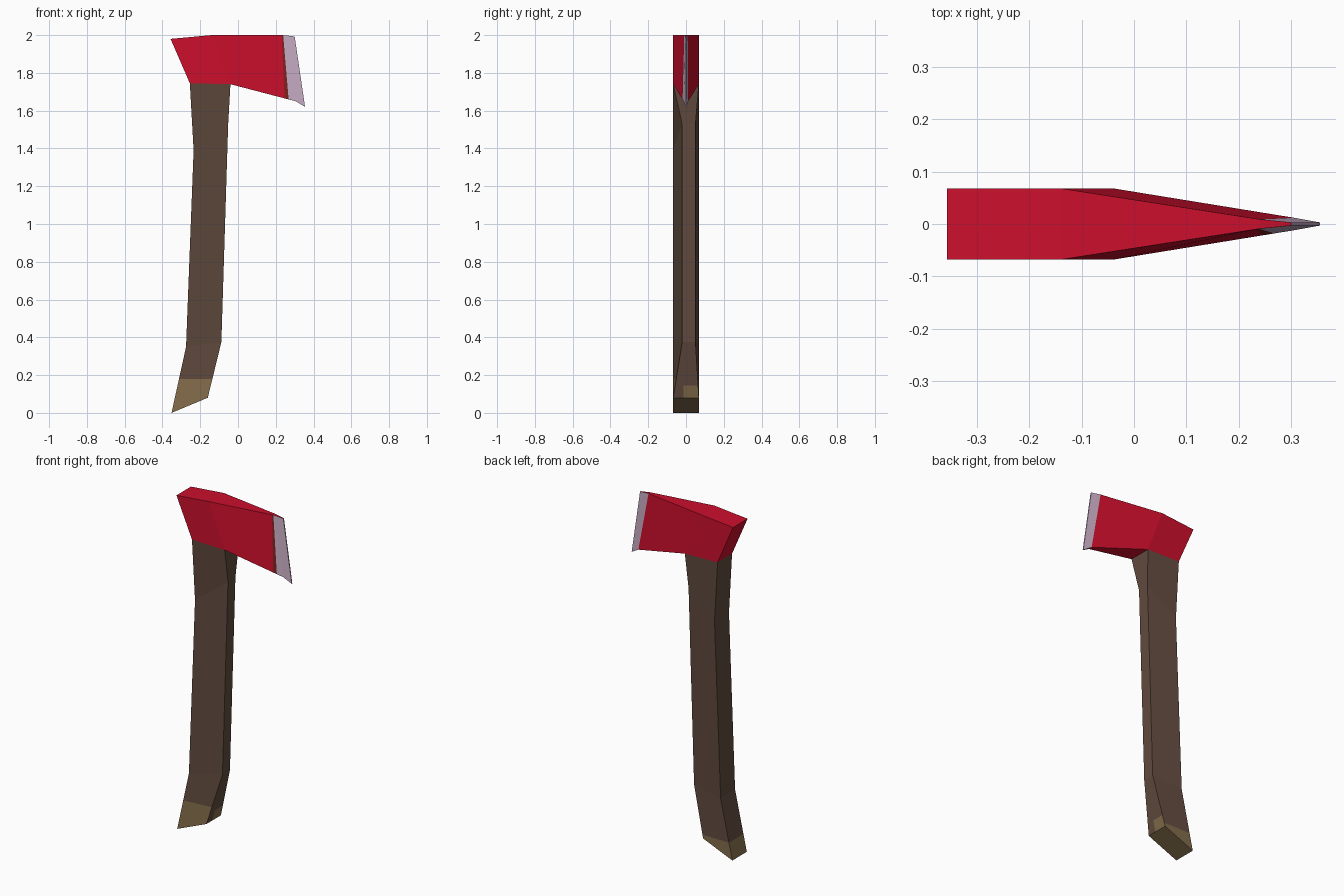
import bpy, bmesh
from mathutils import Vector

if "Cube" in bpy.data.objects:
    bpy.data.objects.remove(bpy.data.objects["Cube"])


def colour(name, hexa):
    # sRGB hex to a flat linear material colour
    rgb = [int(hexa[i:i + 2], 16) / 255 for i in (0, 2, 4)]
    lin = [c / 12.92 if c <= 0.04045 else ((c + 0.055) / 1.055) ** 2.4 for c in rgb]
    m = bpy.data.materials.new(name)
    m.diffuse_color = (*lin, 1)
    m.use_nodes = True
    m.node_tree.nodes["Principled BSDF"].inputs["Base Color"].default_value = m.diffuse_color
    return m


wood = colour("brown_wood", "614B3E")
grip = colour("tan_wood", "836C4B")
red = colour("red_paint", "CC0F2C")
steel = colour("pale_steel", "CAAEC6")
worn = colour("worn_red", "80231F")


def loft(rings):
    # closed skin through four-cornered rings
    bm = bmesh.new()
    vs = [[bm.verts.new(p) for p in r] for r in rings]
    for a, b in zip(vs, vs[1:]):
        for i in range(4):
            j = (i + 1) % 4
            bm.faces.new((a[i], a[j], b[j], b[i]))
    bm.faces.new(vs[0])
    bm.faces.new(vs[-1])
    bmesh.ops.recalc_face_normals(bm, faces=bm.faces)
    return bm


def cut(bm, co, no, rule=lambda f: True):
    # cut a paint border into the faces chosen by a rule
    faces = [f for f in bm.faces if rule(f)]
    geom = set(faces)
    for f in faces:
        geom.update(f.edges, f.verts)
    bmesh.ops.bisect_plane(bm, geom=list(geom), plane_co=co, plane_no=no, dist=1e-5)
    bm.normal_update()


def finish(bm, name, mats, remove):
    bmesh.ops.delete(bm, geom=[f for f in bm.faces if remove(f)], context='FACES')
    me = bpy.data.meshes.new(name)
    bm.to_mesh(me)
    bm.free()
    for m in mats:
        me.materials.append(m)
    ob = bpy.data.objects.new(name, me)
    bpy.context.collection.objects.link(ob)
    return ob


W = 0.068

# Handle: wide back, narrower front edge between the flared ends
stations = [  # back x, z, front x, z, front y range
    (-0.352, 0.0, -0.16, 0.08, -W, W),
    (-0.275, 0.35, -0.088, 0.375, -0.02, 0.05),
    (-0.235, 1.39, -0.052, 1.53, -0.02, 0.05),
    (-0.255, 1.745, -0.04, 1.74, -W, W)]
bm = loft([[(bx, -W, bz), (fx, y0, fz), (fx, y1, fz), (bx, W, bz)]
           for bx, bz, fx, fz, y0, y1 in stations])


def grip_height(f):
    n = f.normal
    if n.y < -0.6:
        return 0.18
    if n.x > 0.6 and n.z > -0.8 and f.calc_center_median().y > -0.012:
        return 0.145
    if n.x > 0.6 and n.z > -0.8:
        return 0.0
    return 0.10


def is_front(f):
    return f.normal.x > 0.6 and f.calc_center_median().z < 0.4


cut(bm, (0, -0.012, 0), (0, 1, 0), is_front)
for h in (0.18, 0.145, 0.10):
    cut(bm, (0, 0, h), (0, 0, 1), lambda f: abs(grip_height(f) - h) < 1e-4)
for f in bm.faces:
    low = f.calc_center_median().z < grip_height(f)
    f.material_index = 1 if low or f.normal.z < -0.7 else 0
finish(bm, "handle", [wood, grip], lambda f: f.calc_center_median().z > 1.73)

# Axe head: square poll, wedge, thin cutting edge
stations = [  # top x, z, half width, bottom x, z, half width
    (-0.357, 1.98, W, -0.255, 1.745, W),
    (-0.14, 2.0, W, -0.04, 1.74, W),
    (0.24, 2.0, 0.009, 0.305, 1.65, 0.012),
    (0.30, 1.993, 0.003, 0.355, 1.62, 0.003)]
bm = loft([[(tx, -tw, tz), (tx, tw, tz), (bx, bw, bz), (bx, -bw, bz)]
           for tx, tz, tw, bx, bz, bw in stations])
for f in bm.faces:
    f.material_index = 1 if f.calc_center_median().x > 0.28 else 0


# Wider painted steel border and worn strip on the front side
def wedge_front(f):
    return f.normal.y < -0.5 and f.calc_center_median().x > 0 and f.material_index == 0


borders = [(0.239, 0.268), (0.231, 0.247)]  # x at z 2.0 and at z 1.66
for top, bottom in borders:
    cut(bm, (top, 0, 2.0), Vector((0.34, 0, bottom - top)), wedge_front)
for f in bm.faces:
    if wedge_front(f):
        c = f.calc_center_median()
        side = [c.x > t + (b - t) * (2.0 - c.z) / 0.34 for t, b in borders]
        f.material_index = 1 if side[0] else 2 if side[1] else 0
finish(bm, "axe_head", [red, steel, worn],
       lambda f: f.normal.z < -0.7 and f.calc_center_median().x < -0.1)
